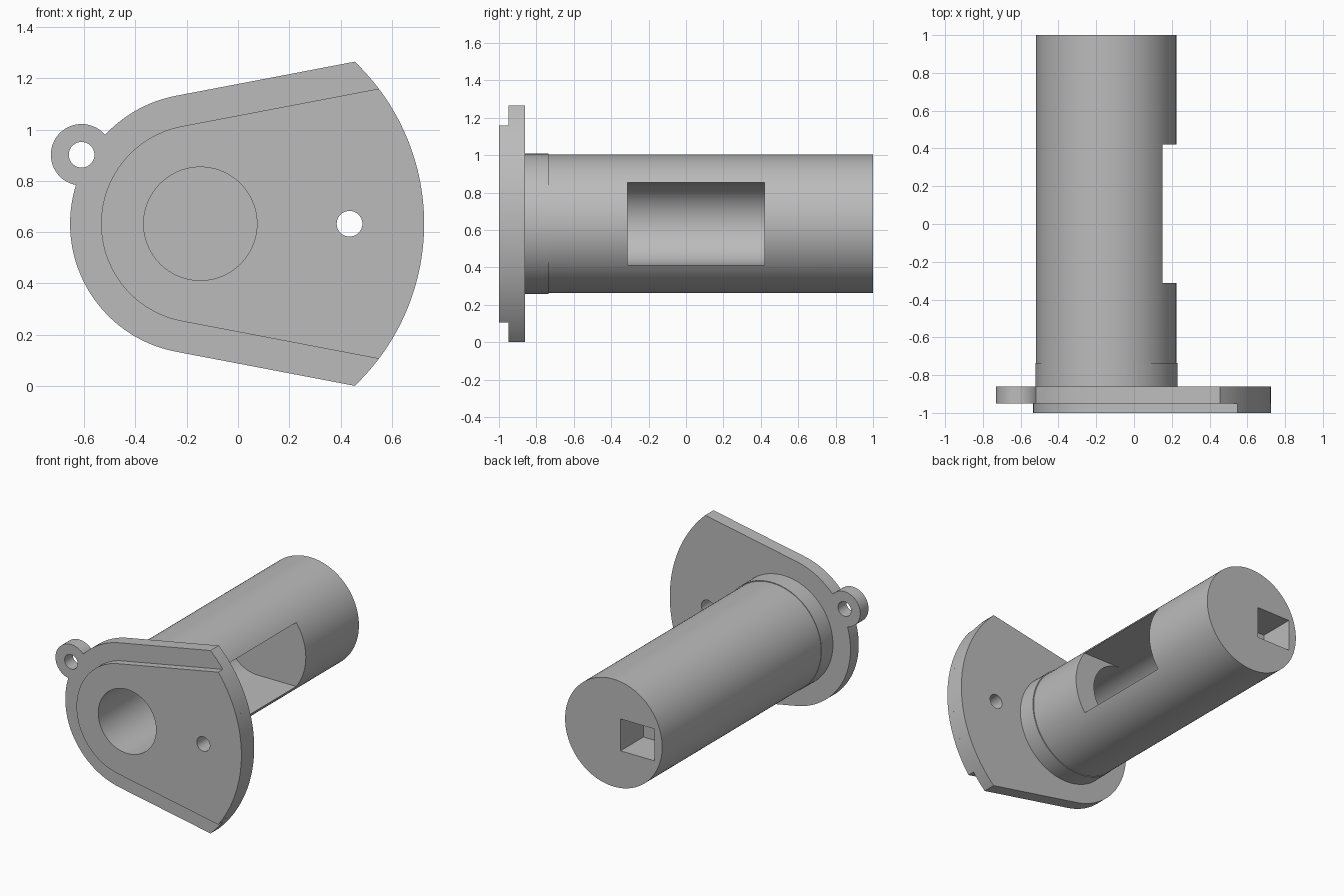
import bpy
import bmesh
from math import sin, cos, acos, pi, radians

if "Cube" in bpy.data.objects:
    bpy.data.objects.remove(bpy.data.objects["Cube"], do_unlink=True)

CX, CZ = -0.147, 0.633      # axis of the tube
TUBE_R, BORE_R = 0.371, 0.221
SWEEP_R = 0.873             # large arc on the wide side of the flange
TILT = radians(10.8)        # slope of the flange's straight edges

grey = bpy.data.materials.new("plain grey")
grey.use_nodes = True
grey.diffuse_color = (0.5, 0.5, 0.5, 1)
grey.node_tree.nodes["Principled BSDF"].inputs["Base Color"].default_value = (0.5, 0.5, 0.5, 1)


def arc(x, z, r, a0, a1, n):
    return [(x + r * cos(a0 + (a1 - a0) * i / n), z + r * sin(a0 + (a1 - a0) * i / n))
            for i in range(n + 1)]


def circle(x, z, r, n=96):
    return arc(x, z, r, 0, 2 * pi, n)[:-1]


def box(x0, x1, z0, z1):
    return [(x0, z0), (x1, z0), (x1, z1), (x0, z1)]


def teardrop(r):
    """Small arc with tangent edges running out to the large arc."""
    tangent = pi / 2 + TILT
    corner = tangent - acos(r / SWEEP_R)
    return (arc(CX, CZ, SWEEP_R, -corner, corner, 48)
            + arc(CX, CZ, r, tangent, 2 * pi - tangent, 64))


def prism(name, outline, y0, y1):
    """Extrude an x-z outline along y."""
    bm = bmesh.new()
    face = bm.faces.new([bm.verts.new((x, y0, z)) for x, z in outline])
    new = bmesh.ops.extrude_face_region(bm, geom=[face])["geom"]
    verts = [v for v in new if isinstance(v, bmesh.types.BMVert)]
    bmesh.ops.translate(bm, verts=verts, vec=(0, y1 - y0, 0))
    bmesh.ops.recalc_face_normals(bm, faces=bm.faces[:])
    mesh = bpy.data.meshes.new(name)
    bm.to_mesh(mesh)
    bm.free()
    mesh.materials.append(grey)
    obj = bpy.data.objects.new(name, mesh)
    bpy.context.collection.objects.link(obj)
    return obj


def activate(obj):
    bpy.ops.object.select_all(action='DESELECT')
    obj.select_set(True)
    bpy.context.view_layer.objects.active = obj


def combine(obj, tool, operation):
    activate(obj)
    mod = obj.modifiers.new("combine", 'BOOLEAN')
    mod.operation, mod.object, mod.solver = operation, tool, 'EXACT'
    bpy.ops.object.modifier_apply(modifier=mod.name)
    bpy.data.objects.remove(tool, do_unlink=True)


def cut(obj, outline, y0, y1):
    tool = prism("cutter", outline, y0, y1)
    tool.hide_render = True
    combine(obj, tool, 'DIFFERENCE')


# Flange with its side ear, and the raised face in front of it
flange = prism("flange", teardrop(0.508), -0.95, -0.86)
combine(flange, prism("ear", circle(-0.61, 0.902, 0.12, 64), -0.95, -0.86), 'UNION')
cut(flange, circle(-0.61, 0.902, 0.05, 48), -1.1, -0.7)
raised_face = prism("raised_face", teardrop(0.387), -1.0, -0.95)

# Bore and screw hole through both plates
for plate in (flange, raised_face):
    cut(plate, circle(CX, CZ, BORE_R), -1.1, -0.7)
    cut(plate, circle(0.435, CZ, 0.05, 48), -1.1, -0.7)

# Tube with blind bore, side window and square pocket in the back end
tube = prism("tube", circle(CX, CZ, TUBE_R, 128), -0.86, 1.0)
combine(tube, prism("collar", circle(CX + 0.002, CZ, TUBE_R + 0.005, 128), -0.86, -0.735), 'UNION')
cut(tube, circle(CX, CZ, BORE_R), -1.1, 0.42)
cut(tube, box(CX, 0.5, CZ - BORE_R, CZ + BORE_R), -0.312, 0.42)
cut(tube, box(-0.46, -0.2, CZ - 0.11, CZ + 0.11), 0.75, 1.1)

for part in (flange, raised_face, tube):
    activate(part)
    bpy.ops.object.shade_smooth_by_angle(angle=radians(30))
